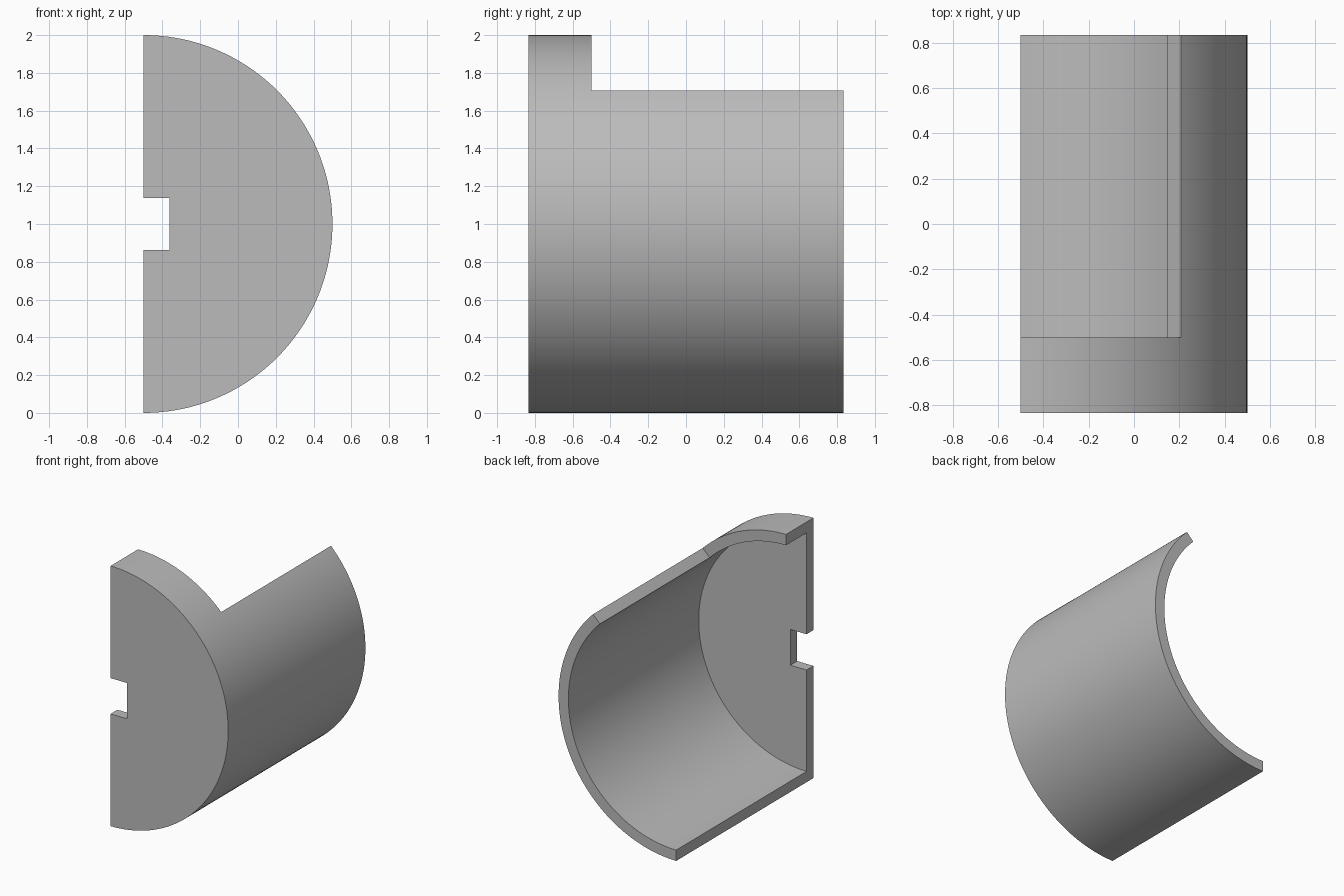
import bpy, bmesh, math

if "Cube" in bpy.data.objects:
    bpy.data.objects.remove(bpy.data.objects["Cube"])

RADIUS = 1.0
WALL = 1 / 12
FRONT, BACK = -5 / 6, 5 / 6
AXIS_X, AXIS_Z = -0.5, 1.0
SEGMENTS = 96

grey = bpy.data.materials.new("plain grey")
grey.use_nodes = True
colour = (0.5, 0.5, 0.5, 1)
grey.diffuse_color = colour
grey.node_tree.nodes["Principled BSDF"].inputs["Base Color"].default_value = colour


def prism(name, profile, y0, y1):
    """Extrude an (x, z) profile from y0 to y1."""
    bm = bmesh.new()
    face = bm.faces.new([bm.verts.new((x, y0, z)) for x, z in profile])
    moved = bmesh.ops.extrude_face_region(bm, geom=[face])["geom"]
    verts = [v for v in moved if isinstance(v, bmesh.types.BMVert)]
    bmesh.ops.translate(bm, verts=verts, vec=(0, y1 - y0, 0))
    bmesh.ops.recalc_face_normals(bm, faces=bm.faces)
    mesh = bpy.data.meshes.new(name)
    bm.to_mesh(mesh)
    bm.free()
    mesh.materials.append(grey)
    obj = bpy.data.objects.new(name, mesh)
    bpy.context.collection.objects.link(obj)
    return obj


def half_disc(radius, overhang=0):
    """Half circle bulging to +x; overhang pushes the flat side past the axis."""
    angles = [math.pi * (i / SEGMENTS - 0.5) for i in range(SEGMENTS + 1)]
    points = [(AXIS_X + radius * math.cos(a), AXIS_Z + radius * math.sin(a)) for a in angles]
    if overhang:
        left = AXIS_X - overhang
        points += [(left, AXIS_Z + radius), (left, AXIS_Z - radius)]
    return points


# Solid half cylinder
shell = prism("half_round_cover", half_disc(RADIUS), FRONT, BACK)

# Bore leaving the wall and the front end plate
bore = prism("bore_cutter", half_disc(RADIUS - WALL, 0.2), FRONT + WALL, BACK + 0.2)

# Upper opening behind the front lip, cut along a radial 45 degree plane
opening = prism("opening_cutter", [(-0.7, 0.8), (1.1, 2.6), (-0.7, 2.6)], -0.5, BACK + 0.3)

# Square notch in the straight edge of the end plate
notch_x, notch_h = AXIS_X + 0.1375, 0.1375
notch = prism("notch_cutter",
              [(-0.8, AXIS_Z - notch_h), (notch_x, AXIS_Z - notch_h),
               (notch_x, AXIS_Z + notch_h), (-0.8, AXIS_Z + notch_h)],
              FRONT - 0.1, FRONT + WALL + 0.1)

bpy.ops.object.select_all(action="DESELECT")
bpy.context.view_layer.objects.active = shell
shell.select_set(True)
for cutter in (bore, opening, notch):
    cutter.hide_render = True
    mod = shell.modifiers.new(cutter.name, "BOOLEAN")
    mod.operation = "DIFFERENCE"
    mod.solver = "EXACT"
    mod.object = cutter
    bpy.ops.object.modifier_apply(modifier=mod.name)
    bpy.data.objects.remove(cutter)

bpy.ops.object.shade_smooth_by_angle(angle=math.radians(30))
